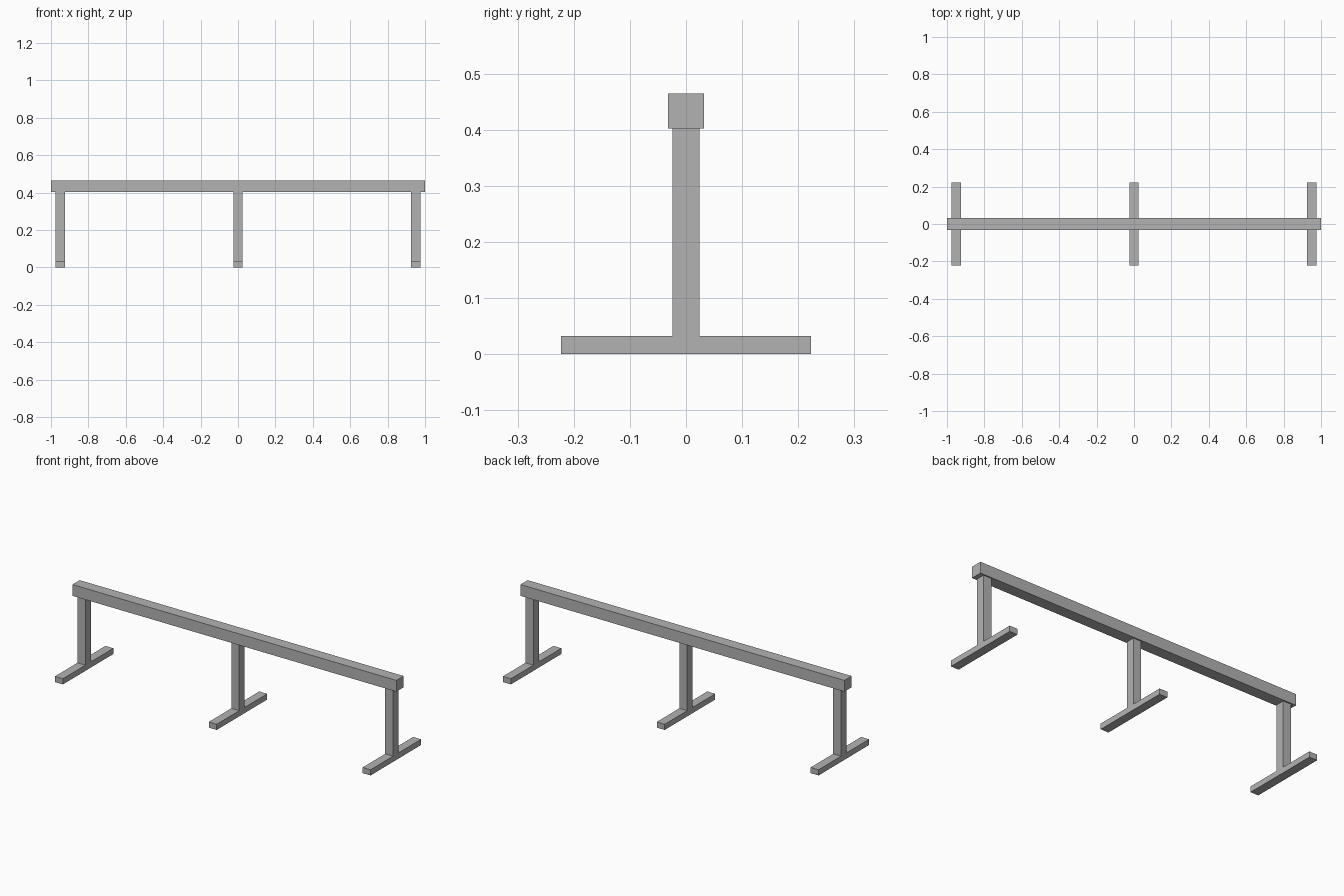
import bpy
import bmesh

if "Cube" in bpy.data.objects:
    bpy.data.objects.remove(bpy.data.objects["Cube"], do_unlink=True)

# Plain grey finish shared by every part
grey = bpy.data.materials.new("plain_grey")
grey.use_nodes = True
colour = (0.45, 0.45, 0.45, 1)
grey.diffuse_color = colour
grey.node_tree.nodes["Principled BSDF"].inputs["Base Color"].default_value = colour

BEAM_HALF = 0.032
BEAM_BOTTOM, BEAM_TOP = 0.402, 0.465
POST_HALF = 0.0245
FOOT_HALF, FOOT_TOP = 0.2225, 0.032
LEG_X = 0.95


def extrude_profile(name, profile, x, half_length):
    """Extrude a (y, z) outline along x, centred at x."""
    bm = bmesh.new()
    face = bm.faces.new([bm.verts.new((-half_length, y, z)) for y, z in profile])
    result = bmesh.ops.extrude_face_region(bm, geom=[face])
    moved = [v for v in result["geom"] if isinstance(v, bmesh.types.BMVert)]
    bmesh.ops.translate(bm, verts=moved, vec=(2 * half_length, 0, 0))
    bmesh.ops.recalc_face_normals(bm, faces=bm.faces)
    mesh = bpy.data.meshes.new(name)
    bm.to_mesh(mesh)
    bm.free()
    mesh.materials.append(grey)
    obj = bpy.data.objects.new(name, mesh)
    obj.location.x = x
    bpy.context.collection.objects.link(obj)
    return obj


# Long square top beam
extrude_profile("top_beam", [(-BEAM_HALF, BEAM_BOTTOM), (BEAM_HALF, BEAM_BOTTOM),
                             (BEAM_HALF, BEAM_TOP), (-BEAM_HALF, BEAM_TOP)], 0, 1)

# Upside-down T legs: wide foot and upright post in one piece
half_t = [(FOOT_HALF, 0), (FOOT_HALF, FOOT_TOP),
          (POST_HALF, FOOT_TOP), (POST_HALF, BEAM_BOTTOM)]
t_profile = half_t + [(-y, z) for y, z in reversed(half_t)]
for name, x in (("right_leg", -LEG_X), ("middle_leg", 0), ("left_leg", LEG_X)):
    extrude_profile(name, t_profile, x, POST_HALF)
